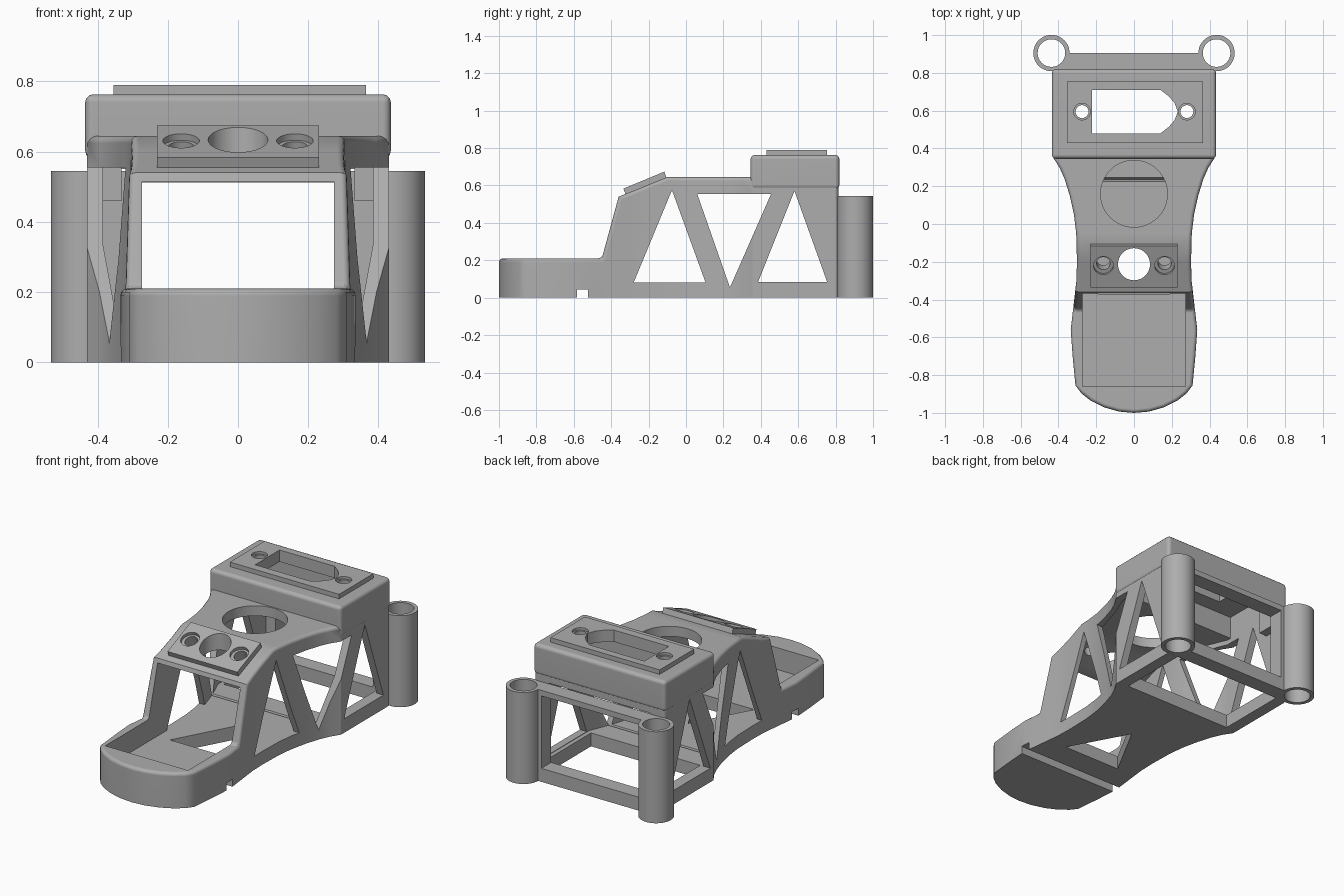
import bpy, bmesh, math
from mathutils import Matrix

old = bpy.data.objects.get("Cube")
if old:
    bpy.data.objects.remove(old, do_unlink=True)

grey = bpy.data.materials.new("plain grey")
grey.use_nodes = True
grey.diffuse_color = (0.42, 0.42, 0.42, 1)
grey.node_tree.nodes["Principled BSDF"].inputs["Base Color"].default_value = grey.diffuse_color


def finish(bm, name):
    bmesh.ops.recalc_face_normals(bm, faces=bm.faces)
    mesh = bpy.data.meshes.new(name)
    bm.to_mesh(mesh)
    bm.free()
    mesh.materials.append(grey)
    obj = bpy.data.objects.new(name, mesh)
    bpy.context.collection.objects.link(obj)
    return obj


def prism(name, points, axis, lo, hi):
    """Extrude an outline: axis z takes (x, y) points, axis x takes (y, z)."""
    bm = bmesh.new()
    place = (lambda p, t: (p[0], p[1], t)) if axis == "z" else (lambda p, t: (t, p[0], p[1]))
    face = bm.faces.new([bm.verts.new(place(p, lo)) for p in points])
    ext = bmesh.ops.extrude_face_region(bm, geom=[face])
    move = [b - a for a, b in zip(place((0, 0), lo), place((0, 0), hi))]
    bmesh.ops.translate(bm, vec=move, verts=[v for v in ext["geom"] if isinstance(v, bmesh.types.BMVert)])
    return finish(bm, name)


def box(name, x0, x1, y0, y1, z0, z1):
    return prism(name, [(x0, y0), (x1, y0), (x1, y1), (x0, y1)], "z", z0, z1)


def cylinder(name, x, y, r, z0, z1, tilt=0):
    bm = bmesh.new()
    matrix = Matrix.Translation((x, y, (z0 + z1) / 2)) @ Matrix.Rotation(tilt, 4, "X")
    bmesh.ops.create_cone(bm, cap_ends=True, segments=48, radius1=r, radius2=r, depth=z1 - z0, matrix=matrix)
    return finish(bm, name)


def apply_modifiers(obj):
    graph = bpy.context.evaluated_depsgraph_get()
    graph.update()
    mesh = bpy.data.meshes.new_from_object(obj.evaluated_get(graph))
    obj.modifiers.clear()
    obj.data = mesh


def combine(obj, others, operation="DIFFERENCE"):
    for other in others:
        mod = obj.modifiers.new("cut", "BOOLEAN")
        mod.operation, mod.object, mod.solver = operation, other, "EXACT"
    apply_modifiers(obj)


def round_edges(obj, width):
    mod = obj.modifiers.new("round", "BEVEL")
    mod.width, mod.segments = width, 3
    mod.limit_method, mod.angle_limit = "ANGLE", math.radians(60)
    apply_modifiers(obj)


def mirrored(half):
    """Close a right-hand outline with its mirror image."""
    return half + [(-x, y) for x, y in reversed(half) if x > 0]


def solid(name, plan, profile):
    """Shape that has the given outline from above and from the side."""
    obj = prism(name, plan, "z", -0.2, 1)
    side = prism("side_cutter", profile, "x", -0.7, 0.7)
    combine(obj, [side], "INTERSECT")
    bpy.data.objects.remove(side, do_unlink=True)
    return obj


# Body: outline from above met with the stepped side profile
outline = mirrored([(0, -1), (0.08, -0.993), (0.16, -0.97), (0.23, -0.935), (0.28, -0.895), (0.31, -0.855),
                    (0.325, -0.7), (0.335, -0.56), (0.305, -0.3), (0.302, -0.2), (0.306, -0.05), (0.318, 0.05),
                    (0.34, 0.15), (0.368, 0.24), (0.395, 0.3), (0.43, 0.355), (0.43, 0.815)])
body = solid("body", outline, [(-1.1, -0.1), (-1.1, 0.21), (-0.45, 0.21), (-0.36, 0.54), (-0.1, 0.645),
                               (0.9, 0.645), (0.9, -0.1)])
round_edges(body, 0.02)

# Rear housing block
housing = box("rear_housing", -0.435, 0.435, 0.345, 0.82, 0.58, 0.763)
round_edges(housing, 0.022)

# Inner cavity shared by body and housing
inside = mirrored([(0.273, -0.86), (0.273, -0.02), (0.287, 0.08), (0.31, 0.16), (0.335, 0.24),
                   (0.385, 0.36), (0.385, 0.95)])
cavity = solid("cavity_cutter", inside, [(-0.9, 0.08), (-0.9, 0.4), (-0.5, 0.515), (-0.3, 0.515), (-0.08, 0.585),
                                         (0.385, 0.585), (0.385, 0.72), (0.78, 0.72), (0.78, 0.55),
                                         (0.95, 0.55), (0.95, 0.08)])

# Side windows forming the truss
windows = [prism("window_cutter", pts, "x", -0.7, 0.7) for pts in (
    [(-0.28, 0.08), (0.105, 0.08), (-0.075, 0.575)],
    [(0.06, 0.555), (0.455, 0.555), (0.235, 0.055)],
    [(0.385, 0.083), (0.755, 0.083), (0.58, 0.57)])]

# Openings in floor, neck and plates
under = box("under_cutter", -1, 1, -1.5, 1.5, -0.5, 0)
slot = box("slot_cutter", -1, 1, -0.583, -0.525, -0.1, 0.045)
floor_hole = prism("floor_cutter", [(-0.19, -0.37), (0.19, -0.37), (0, -0.02)], "z", -0.1, 0.2)
rear_hole = box("rear_floor_cutter", -0.36, 0.36, 0.38, 0.83, -0.1, 0.2)
round_hole = cylinder("round_cutter", 0, 0.16, 0.177, 0.4, 0.8)
tilt = math.atan2(0.105, 0.26)
eye = cylinder("eye_cutter", 0, -0.213, 0.085, 0.4, 0.9)
screws = [cylinder("screw_cutter", x, -0.213, 0.036, 0.4, 0.85, tilt) for x in (-0.162, 0.162)]
recesses = [cylinder("recess_cutter", x, -0.228, 0.052, 0.61, 0.69, tilt) for x in (-0.162, 0.162)]
port = prism("port_cutter", [(-0.223, 0.48), (0.14, 0.48), (0.185, 0.515), (0.215, 0.55), (0.232, 0.595),
                             (0.215, 0.64), (0.185, 0.675), (0.14, 0.71), (-0.223, 0.71)], "z", 0.6, 0.9)
port_screws = [cylinder("port_screw_cutter", x, 0.595, 0.034, 0.6, 0.9) for x in (-0.275, 0.28)]
port_recesses = [cylinder("port_recess_cutter", x, 0.595, 0.044, 0.775, 0.9) for x in (-0.275, 0.28)]

combine(body, [under, cavity] + windows + [slot, floor_hole, rear_hole, round_hole, eye] + screws)
combine(housing, [cavity, port] + port_screws)

# Tilted front plate and top plate
sensor_plate = prism("sensor_plate", [(-0.323, 0.553), (-0.105, 0.643), (-0.116, 0.674), (-0.335, 0.583)],
                     "x", -0.23, 0.23)
combine(sensor_plate, [eye] + screws + recesses)
port_plate = box("port_plate", -0.355, 0.365, 0.43, 0.755, 0.757, 0.79)
combine(port_plate, [port] + port_screws + port_recesses)

# Rear frame between two upright tubes
bores = [cylinder("bore_cutter", x, 0.905, 0.073, -0.1, 0.7) for x in (-0.437, 0.437)]
frame_gap = box("frame_cutter", -0.32, 0.32, 0.7, 1, 0.08, 0.512)
frame = box("rear_frame", -0.4, 0.4, 0.812, 0.905, 0, 0.545)
combine(frame, [frame_gap] + bores)
parts = [body, housing, sensor_plate, port_plate, frame]
for side, x in (("right", -0.437), ("left", 0.437)):
    tube = cylinder(side + "_tube", x, 0.905, 0.096, 0, 0.545)
    combine(tube, bores)
    # Small bracket under the housing corner
    a, b = sorted((x * 0.76, x * 0.89))
    parts += [tube, box(side + "_bracket", a, b, 0.7, 0.815, 0.46, 0.6)]

# Remove the cutters and shade
for obj in list(bpy.data.objects):
    if obj.name.split(".")[0].endswith("_cutter"):
        bpy.data.objects.remove(obj, do_unlink=True)
for obj in bpy.context.view_layer.objects:
    obj.select_set(obj in parts)
bpy.context.view_layer.objects.active = body
bpy.ops.object.shade_smooth_by_angle(angle=math.radians(32))
for obj in parts:
    mod = obj.modifiers.new("weighted", "WEIGHTED_NORMAL")
    mod.keep_sharp = True
